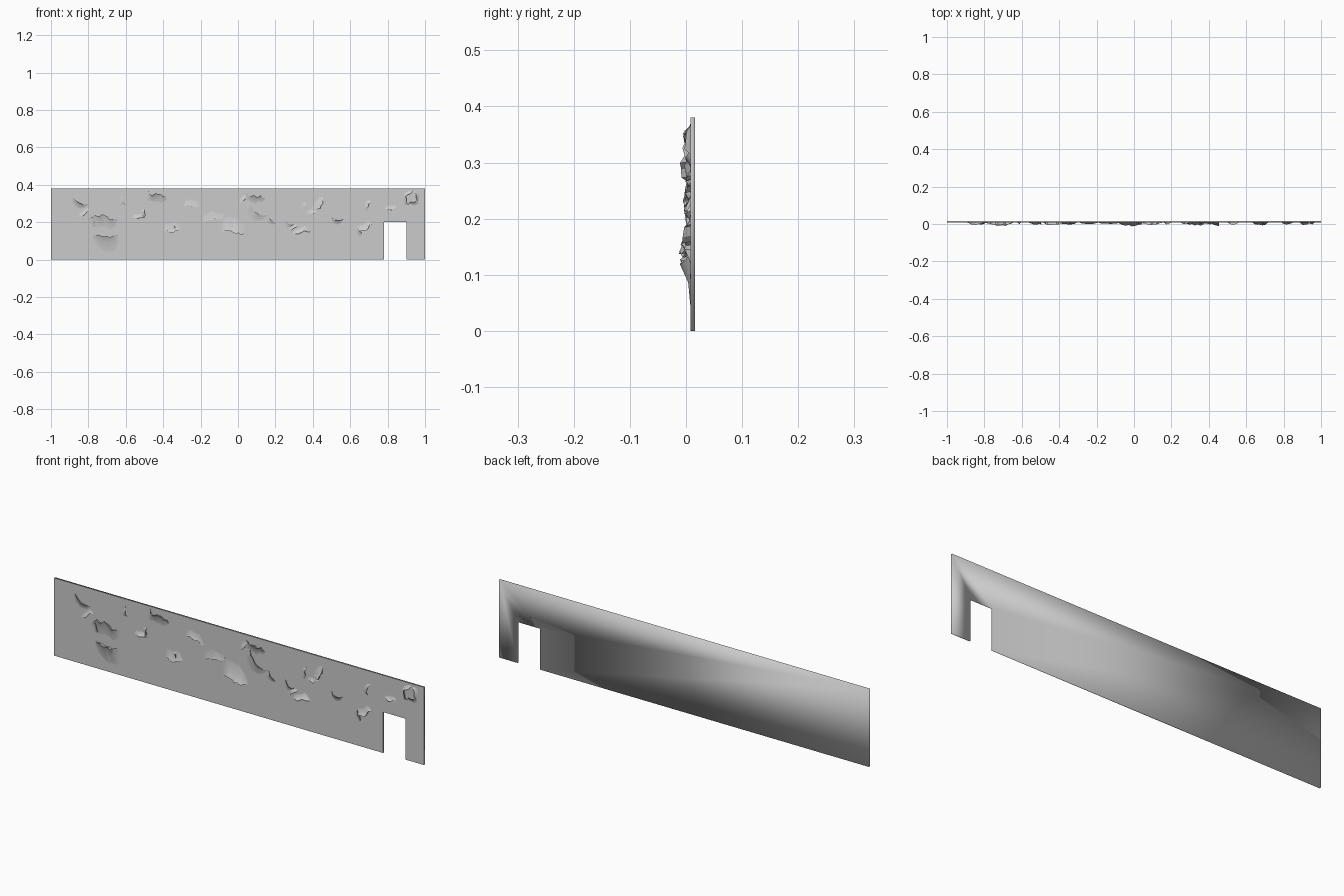
import bpy
import bmesh
import math
import random
from mathutils import Vector

random.seed(4)
FRONT, BACK = 0.008, 0.016

old_cube = bpy.data.objects.get("Cube")
if old_cube:
    bpy.data.objects.remove(old_cube, do_unlink=True)

# One plain grey for the whole wall
grey = bpy.data.materials.new("plaster grey")
grey.use_nodes = True
colour = (0.6, 0.6, 0.6, 1)
grey.diffuse_color = colour
grey.node_tree.nodes["Principled BSDF"].inputs["Base Color"].default_value = colour


def finish(bm, name):
    mesh = bpy.data.meshes.new(name)
    bm.to_mesh(mesh)
    bm.free()
    mesh.materials.append(grey)
    obj = bpy.data.objects.new(name, mesh)
    bpy.context.collection.objects.link(obj)
    return obj


# Wall slab with the doorway notched out of its lower edge
def build_wall():
    bm = bmesh.new()
    outline = [(-1, 0), (0.78, 0), (0.78, 0.2), (0.9, 0.2),
               (0.9, 0), (1, 0), (1, 0.38), (-1, 0.38)]
    face = bm.faces.new([bm.verts.new((x, FRONT, z)) for x, z in outline])
    result = bmesh.ops.extrude_face_region(bm, geom=[face], use_keep_orig=True)
    for vert in result["geom"]:
        if isinstance(vert, bmesh.types.BMVert):
            vert.co.y = BACK
    bmesh.ops.recalc_face_normals(bm, faces=bm.faces)
    # The back rolls softly into the rim, the front edge stays crisp
    for face in bm.faces:
        face.smooth = True
    for edge in bm.edges:
        if all(v.co.y < BACK - 0.001 for v in edge.verts):
            edge.smooth = False
    return finish(bm, "wall")


# A torn lip of paint: a soft slope rising to a jagged edge, then a cliff
def add_flake(bm, x, z, length, angle, slope, height):
    count = max(5, round(length / 0.014))
    turn = math.radians(angle)
    along = Vector((math.cos(turn), 0, math.sin(turn)))
    uphill = Vector((-along.z, 0, along.x))
    centre = Vector((x, FRONT, z))
    rows = [[] for _ in range(4)]
    wave = random.uniform(0, math.tau)
    for i in range(count + 1):
        t = i / count
        swell = math.sin(math.pi * t) ** 0.6
        jag = random.uniform(-1, 1) * length * 0.06
        jag += length * 0.09 * math.sin(wave + t * 5)
        lift = height * swell * random.uniform(0.5, 1)
        edge = centre + along * (t - 0.5) * length + uphill * jag
        reach = slope * (0.15 + 0.85 * swell)
        fan = along * (t - 0.5) * length * 0.3
        profile = [(reach, -0.0004), (reach * 0.4, lift * 0.22),
                   (0, lift), (0.004 * swell, -0.0004)]
        for k, (offset, rise) in enumerate(profile):
            spread = fan * (offset / slope)
            point = edge + uphill * offset + spread
            point.y = FRONT - rise
            rows[k].append(bm.verts.new(point))
    for k in range(3):
        for i in range(count):
            face = bm.faces.new((rows[k][i], rows[k][i + 1],
                                 rows[k + 1][i + 1], rows[k + 1][i]))
            face.smooth = k < 2
            face.normal_update()
    for a, b in zip(rows[2], rows[2][1:]):
        bm.edges.get((a, b)).smooth = False


# Large tears: x, z, length, angle, slope, height
LARGE = [
    (-0.72, 0.225, 0.15, 178, 0.07, 0.016),
    (-0.71, 0.13, 0.13, 192, 0.09, 0.022),
    (-0.85, 0.31, 0.1, 150, 0.03, 0.014),
    (-0.43, 0.345, 0.11, 155, 0.05, 0.016),
    (-0.24, 0.28, 0.1, 0, 0.04, 0.012),
    (-0.35, 0.155, 0.09, 5, 0.06, 0.018),
    (-0.13, 0.215, 0.12, 25, 0.05, 0.01),
    (-0.02, 0.14, 0.13, 5, 0.09, 0.022),
    (0.09, 0.34, 0.11, 160, 0.04, 0.013),
    (0.1, 0.27, 0.13, 145, 0.05, 0.012),
    (0.34, 0.145, 0.09, 0, 0.03, 0.02),
    (0.44, 0.29, 0.09, 60, 0.04, 0.022),
    (0.68, 0.165, 0.09, 35, 0.04, 0.02),
]

# Small chips: x, z, length, angle
SMALL = [
    (-0.82, 0.245, 0.07, 20), (-0.77, 0.205, 0.06, 120), (-0.61, 0.32, 0.05, 110),
    (-0.53, 0.225, 0.07, 10), (-0.5, 0.245, 0.05, 80), (-0.34, 0.175, 0.04, 80),
    (0.03, 0.32, 0.06, 60), (0.18, 0.215, 0.06, 140), (0.27, 0.2, 0.06, 150),
    (0.3, 0.165, 0.05, 50), (0.36, 0.275, 0.06, 70), (0.4, 0.25, 0.06, 10),
    (0.53, 0.215, 0.06, 165), (0.7, 0.29, 0.06, 75), (0.82, 0.27, 0.06, 10),
    (0.65, 0.15, 0.06, 100),
]


def build_paint():
    bm = bmesh.new()
    for tear in LARGE:
        add_flake(bm, *tear)
    for chip in SMALL:
        add_flake(bm, *chip, 0.025, 0.012)
    # Ring of lifted lips around the chip at the upper right
    for k in range(4):
        turn = math.tau * k / 4 + 0.5
        add_flake(bm, 0.925 + 0.028 * math.cos(turn), 0.33 + 0.022 * math.sin(turn),
                  0.055, math.degrees(turn) - 90, 0.02, 0.016)
    # Face every patch outwards
    for face in bm.faces:
        face.normal_update()
    bmesh.ops.reverse_faces(bm, faces=[f for f in bm.faces if f.normal.y > 0])
    return finish(bm, "peeling_paint")


build_wall()
build_paint()
